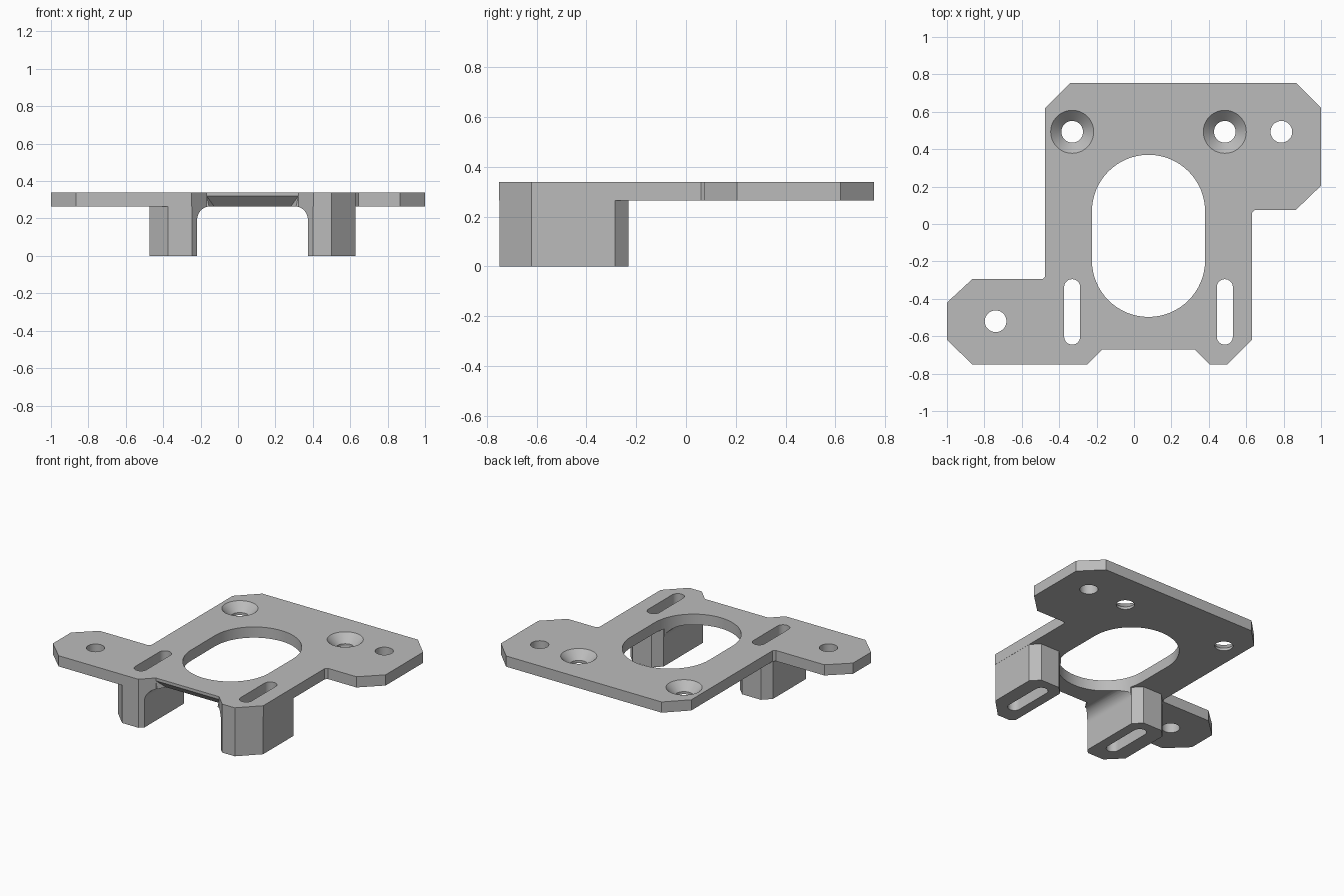
import bpy, bmesh, math
from mathutils import Matrix, Vector

if "Cube" in bpy.data.objects:
    bpy.data.objects.remove(bpy.data.objects["Cube"])

MID = 0.0775            # symmetry line of the legs, slots and opening
TOP, UNDER = 0.34, 0.265

grey = bpy.data.materials.new("grey_plastic")
grey.use_nodes = True
grey.diffuse_color = (0.5, 0.5, 0.5, 1)
grey.node_tree.nodes["Principled BSDF"].inputs["Base Color"].default_value = (0.5, 0.5, 0.5, 1)


def finish(name, bm):
    bmesh.ops.recalc_face_normals(bm, faces=bm.faces)
    mesh = bpy.data.meshes.new(name)
    bm.to_mesh(mesh)
    bm.free()
    mesh.materials.append(grey)
    ob = bpy.data.objects.new(name, mesh)
    bpy.context.collection.objects.link(ob)
    return ob


def prism(name, points, low, high, along_y=False):
    """Extrude a plan outline upward, or an x-z profile along y."""
    bm = bmesh.new()
    place = (lambda a, b, t: (a, t, b)) if along_y else (lambda a, b, t: (a, b, t))
    face = bm.faces.new([bm.verts.new(place(a, b, low)) for a, b in points])
    new = bmesh.ops.extrude_face_region(bm, geom=[face])["geom"]
    bmesh.ops.translate(bm, verts=[v for v in new if isinstance(v, bmesh.types.BMVert)],
                        vec=place(0, 0, high - low))
    return finish(name, bm)


def stadium(x, y_low, y_high, r, steps=32):
    """Outline of a slot whose ends are half circles."""
    arc = [math.pi * i / steps for i in range(steps + 1)]
    return ([(x + r * math.cos(a), y_high - r + r * math.sin(a)) for a in arc] +
            [(x - r * math.cos(a), y_low + r - r * math.sin(a)) for a in arc])


def cone(name, x, y, low, high, r_low, r_high):
    bm = bmesh.new()
    bmesh.ops.create_cone(bm, cap_ends=True, segments=48, radius1=r_low, radius2=r_high,
                          depth=high - low, matrix=Matrix.Translation((x, y, (low + high) / 2)))
    return finish(name, bm)


def combine(body, other, operation):
    mod = body.modifiers.new(operation, 'BOOLEAN')
    mod.operation, mod.solver, mod.object = operation, 'EXACT', other
    bpy.context.view_layer.objects.active = body
    bpy.ops.object.modifier_apply(modifier=mod.name)
    bpy.data.objects.remove(other)


# Flat plate with chamfered corners and two mounting ears
body = prism("mounting_bracket", [
    (-0.865, -0.75), (0.5, -0.75), (0.63, -0.62), (0.63, 0.06), (0.645, 0.075),
    (0.865, 0.075), (1, 0.205), (1, 0.62), (0.865, 0.755), (-0.34, 0.755),
    (-0.475, 0.62), (-0.475, -0.28), (-0.49, -0.295), (-0.865, -0.295),
    (-1, -0.42), (-1, -0.62)], UNDER, TOP)

for side, chamfer in ((-1, 0.1), (1, 0.129)):
    # Leg, given by distances from the symmetry line
    inner, outer, front, back, cut = 0.296, 0.5515, -0.749, -0.23, 0.055
    plan = [(inner, front), (outer - chamfer, front), (outer, front + chamfer),
            (outer, back - cut), (outer - cut, back), (inner + cut, back), (inner, back - cut)]
    combine(body, prism("leg", [(MID + side * x, y) for x, y in plan], 0, 0.3), 'UNION')
    # Rounded fillet joining the leg to the plate
    r = 0.072
    arc = [math.pi / 2 * i / 12 for i in range(13)]
    profile = [(inner - r + r * math.cos(a), UNDER - r + r * math.sin(a)) for a in arc]
    profile += [(inner - r, 0.3), (inner + 0.05, 0.3), (inner + 0.05, UNDER - r)]
    combine(body, prism("fillet", [(MID + side * x, z) for x, z in profile],
                        -0.74, back - cut, True), 'UNION')

# Notch in the front edge, with a bevel below it
w = 0.245
combine(body, prism("notch", [(MID - w - 0.13, -0.8), (MID + w + 0.13, -0.8),
                              (MID + w, -0.67), (MID - w, -0.67)], -0.1, 0.5), 'DIFFERENCE')
bm = bmesh.new()
for s in (-1, 1):
    for d, y, z in ((w, -0.67, 0.32), (w, -0.7, 0.32), (w, -0.7, 0.25), (w - 0.05, -0.60, 0.25)):
        bm.verts.new(Vector((MID + s * d, y, z)))
bmesh.ops.convex_hull(bm, input=bm.verts)
combine(body, finish("bevel", bm), 'DIFFERENCE')

# Large opening and the slots through the legs
combine(body, prism("opening", stadium(MID, -0.497, 0.37, 0.3025), -0.1, 0.5), 'DIFFERENCE')
for side in (-1, 1):
    x = MID + side * 0.408
    combine(body, prism("slot", stadium(x, -0.645, -0.295, 0.043, 16), -0.1, 0.5), 'DIFFERENCE')
    # Countersunk screw hole
    combine(body, cone("screw_hole", x, 0.493, 0.1, 0.5, 0.058, 0.058), 'DIFFERENCE')
    combine(body, cone("countersink", x, 0.493, 0.283, 0.36, 0.058, 0.135), 'DIFFERENCE')

# Plain holes in the ears
for x, y in ((0.788, 0.493), (-0.74, -0.52)):
    combine(body, cone("ear_hole", x, y, 0.1, 0.5, 0.058, 0.058), 'DIFFERENCE')

bpy.ops.object.select_all(action='DESELECT')
body.select_set(True)
bpy.context.view_layer.objects.active = body
bpy.ops.object.shade_smooth_by_angle(angle=math.radians(30))
